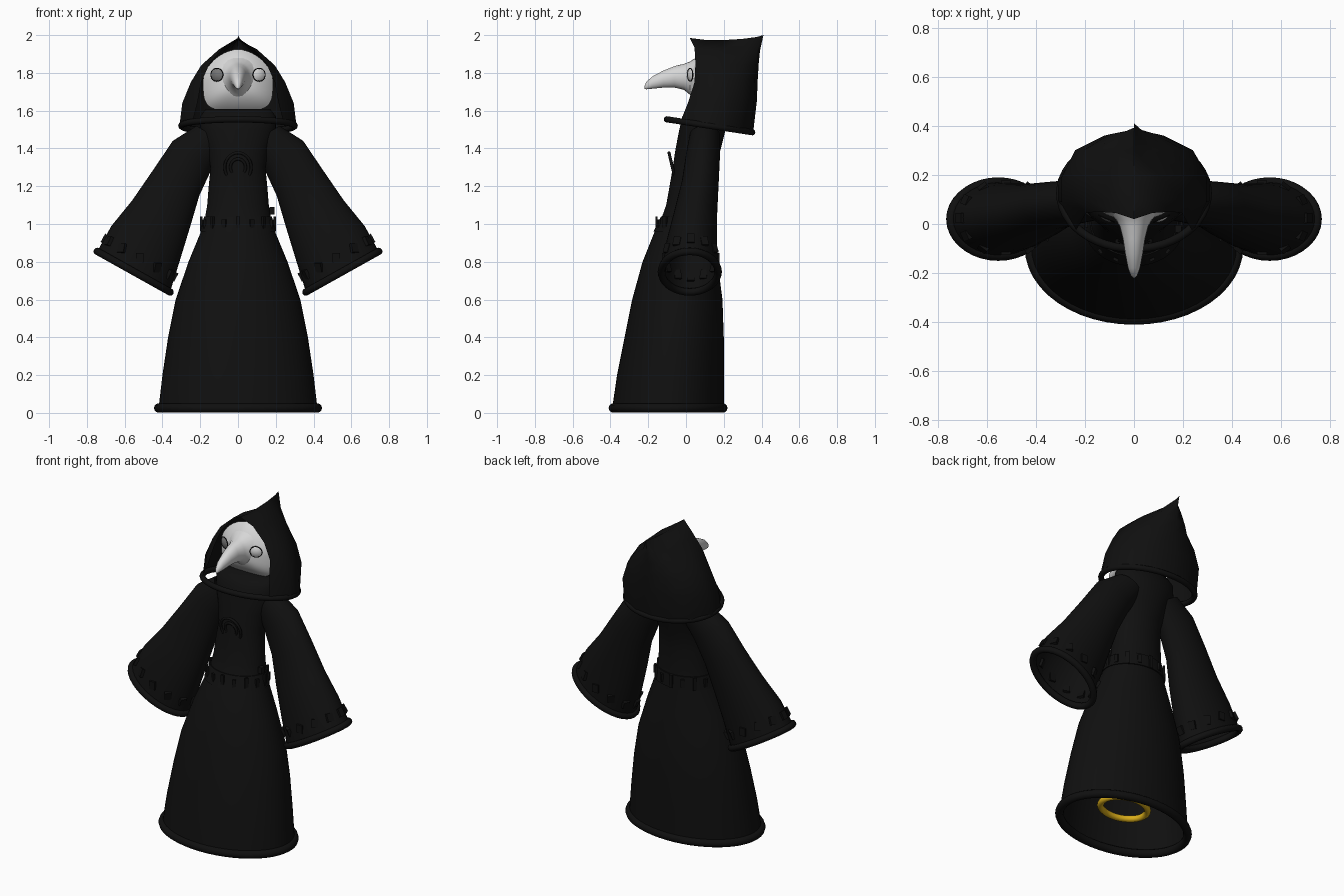
import bpy, bmesh
from math import sin, cos, pi, copysign
from mathutils import Vector

cube = bpy.data.objects.get("Cube")
if cube:
    bpy.data.objects.remove(cube)


def material(name, rgb):
    m = bpy.data.materials.new(name)
    m.use_nodes = True
    m.diffuse_color = (*rgb, 1)
    bsdf = m.node_tree.nodes["Principled BSDF"]
    bsdf.inputs["Base Color"].default_value = (*rgb, 1)
    bsdf.inputs["Roughness"].default_value = 0.8
    return m


BLACK = material("black cloth", (0.005, 0.005, 0.005))
WHITE = material("pale mask", (0.68, 0.68, 0.68))
GREY = material("grey lens", (0.18, 0.18, 0.18))
GOLD = material("gold", (0.7, 0.42, 0.01))


def finish(name, bm, mat, smooth=True):
    bmesh.ops.recalc_face_normals(bm, faces=bm.faces)
    me = bpy.data.meshes.new(name)
    bm.to_mesh(me)
    bm.free()
    me.materials.append(mat)
    ob = bpy.data.objects.new(name, me)
    bpy.context.collection.objects.link(ob)
    if smooth:
        bpy.ops.object.select_all(action='DESELECT')
        ob.select_set(True)
        bpy.context.view_layer.objects.active = ob
        bpy.ops.object.shade_smooth_by_angle(angle=1.0)
    return ob


def loft(name, rows, mat, wrap=True, cap=False):
    """Skin a list of equally long point rows."""
    bm = bmesh.new()
    vs = [[bm.verts.new(p) for p in row] for row in rows]
    n = len(rows[0])
    for a, b in zip(vs, vs[1:]):
        for i in range(n if wrap else n - 1):
            j = (i + 1) % n
            bm.faces.new((a[i], a[j], b[j], b[i]))
    if cap:
        bm.faces.new(vs[-1])
    bmesh.ops.remove_doubles(bm, verts=bm.verts, dist=0.0005)
    return finish(name, bm, mat)


def ellipse(c, u, v, n=40):
    c, u, v = Vector(c), Vector(u), Vector(v)
    return [c + u * cos(2 * pi * i / n) + v * sin(2 * pi * i / n) for i in range(n)]


def tube(name, pts, r, mat, sides=10):
    """Closed round tube along a ring of points."""
    n = len(pts)
    mid = sum(pts, Vector()) / n
    rows = []
    for i, p in enumerate(pts):
        t = (pts[(i + 1) % n] - pts[i - 1]).normalized()
        out = (p - mid)
        out = (out - t * out.dot(t)).normalized()
        rows.append(ellipse(p, out * r, t.cross(out) * r, sides))
    return loft(name, rows + rows[:1], mat)


def block(name, pos, out, size):
    """Small raised trim block facing along out."""
    bm = bmesh.new()
    bmesh.ops.create_cube(bm, size=1)
    bmesh.ops.scale(bm, vec=size, verts=bm.verts)
    q = Vector(out).to_track_quat('Z', 'Y').to_matrix()
    bmesh.ops.rotate(bm, matrix=q, verts=bm.verts)
    bmesh.ops.translate(bm, vec=pos, verts=bm.verts)
    return finish(name, bm, BLACK, False)


# Robe: height, half width, front y, back y
ROBE = [(0.03, .42, -.39, .20), (.2, .40, -.365, .20), (.4, .37, -.325, .20),
        (.6, .33, -.285, .193), (.8, .262, -.23, .167), (.95, .2, -.17, .146),
        (1.03, .175, -.13, .138), (1.1, .163, -.105, .135), (1.2, .155, -.087, .135),
        (1.3, .145, -.07, .15), (1.4, .165, -.055, .185), (1.5, .2, -.035, .21),
        (1.57, .2, -.02, .2), (1.61, .17, .03, .17)]


def robe_ring(z, w, f, b, grow=0.0):
    return ellipse((0, (f + b) / 2, z), (w + grow, 0, 0), (0, (b - f) / 2 + grow, 0), 48)


loft("robe", [robe_ring(*s) for s in ROBE], BLACK, cap=True)
tube("robe_hem", robe_ring(.026, .42, -.385, .195), .025, BLACK)

# Belt with raised trim
loft("belt", [robe_ring(.96, .195, -.165, .145, g) for g in (0, .007)] +
     [robe_ring(1.04, .172, -.125, .138, g) for g in (.007, 0)], BLACK)
belt = robe_ring(1.0, .185, -.147, .142, .009)
for i in range(0, 48, 3):
    block("belt_trim", belt[i], belt[i] - Vector((0, 0, 1.0)), (.022, .05 if i % 2 else .08, .012))
block("belt_clasp", (.18, -.02, 1.07), (1, 0, 0), (.03, .04, .025))

# Chest medallion made of two rings
for r in (.07, .04):
    tube("chest_ring", ellipse((0, -.072, 1.3), (r, 0, 0), (0, -.018 * r / .07, r * 1.1), 32), .008, BLACK, 8)

# Ring under the robe
tube("gold_ring", ellipse((0, -.09, .13), (.15, 0, 0), (0, .115, 0), 32), .02, GOLD)

# Sleeves: inner x z, outer x z, centre y, depth radius
SLEEVE = [(.06, 1.42, .22, 1.52, .1, .08), (.14, 1.29, .345, 1.44, .09, .09),
          (.205, 1.15, .45, 1.285, .075, .098), (.255, .98, .56, 1.125, .05, .115),
          (.31, .8, .67, .99, .03, .135), (.36, .64, .745, .855, .02, .15)]


def sleeve_ring(s, side, n=36):
    ix, iz, ox, oz, y, r = s
    return ellipse((side * (ix + ox) / 2, y, (iz + oz) / 2),
                   (side * (ox - ix) / 2, 0, (oz - iz) / 2), (0, r, 0), n)


for side, tag in ((1, "left"), (-1, "right")):
    loft(tag + "_sleeve", [sleeve_ring(s, side) for s in SLEEVE], BLACK)
    tube(tag + "_cuff", sleeve_ring(SLEEVE[-1], side), .02, BLACK)
    band = [a * .5 + b * .5 for a, b in zip(SLEEVE[-2], SLEEVE[-1])]
    ring = sleeve_ring(band, side)
    centre = sum(ring, Vector()) / len(ring)
    for i in range(0, 36, 3):
        block(tag + "_cuff_trim", ring[i], ring[i] - centre, (.04, .05, .018))

# Hood: arches from the face opening to the back, as x, y, z from hem to ridge
HOOD = [
    [(.24, -.03, 1.54), (.215, .01, 1.64), (.195, .045, 1.75), (.15, .05, 1.85), (.075, .045, 1.935), (0, .02, 1.985)],
    [(.31, .09, 1.52), (.295, .09, 1.64), (.25, .1, 1.75), (.195, .1, 1.84), (.1, .1, 1.925), (0, .1, 1.975)],
    [(.31, .18, 1.51), (.295, .19, 1.64), (.25, .2, 1.75), (.19, .2, 1.84), (.1, .2, 1.92), (0, .19, 1.973)],
    [(.24, .28, 1.495), (.24, .3, 1.65), (.205, .3, 1.76), (.15, .3, 1.84), (.08, .3, 1.91), (0, .3, 1.98)],
    [(.12, .34, 1.485), (.12, .36, 1.65), (.1, .365, 1.77), (.075, .37, 1.85), (.04, .375, 1.92), (0, .375, 1.99)],
    [(0, .355, 1.48), (0, .375, 1.65), (0, .38, 1.77), (0, .385, 1.85), (0, .392, 1.92), (0, .41, 2.0)]]
rows = [arch + [(-x, y, z) for x, y, z in arch[-2::-1]] for arch in HOOD]
loft("hood", rows, BLACK, wrap=False)
tube("hood_hem", ellipse((0, .125, 1.52), (.3, 0, 0), (0, .225, -.034), 48), .017, BLACK)

# Mask: domed plate, squarer at the chin and rounder on top
rows = []
for t in (1, .93, .8, .6, .4, .2, 0):
    row = []
    for i in range(40):
        c, s = cos(2 * pi * i / 40), sin(2 * pi * i / 40)
        e = 2 / 1.75 if s > 0 else 2 / 4
        x = copysign(abs(c) ** e, c) * .185
        z = copysign(abs(s) ** e, s) * (.165 if s > 0 else .16)
        row.append((x * t, .015 + .08 * t ** 2.5, 1.76 + z * t))
    rows.append(row)
loft("mask", rows, WHITE)

# Beak: y, half width, bottom z, top z
BEAK = [(.06, .12, 1.65, 1.885), (.02, .075, 1.685, 1.86), (-.01, .058, 1.71, 1.848), (-.06, .045, 1.722, 1.836),
        (-.12, .036, 1.722, 1.812), (-.18, .024, 1.716, 1.78), (-.21, .013, 1.713, 1.752), (-.22, .004, 1.715, 1.73)]
loft("beak", [ellipse((0, y, (a + b) / 2), (w, 0, 0), (0, 0, (b - a) / 2), 24)
              for y, w, a, b in BEAK], WHITE, cap=True)

# Eye lenses with thin dark rims
for side, tag, mat in ((1, "left", WHITE), (-1, "right", GREY)):
    c = Vector((side * .112, .022, 1.79))
    u, v = Vector((side * .032, .014, 0)), Vector((0, 0, .034))
    bulge = Vector((side * .004, -.01, 0))
    loft(tag + "_lens", [ellipse(c + bulge * (1 - k * k), u * k, v * k, 24) for k in (1, .75, .4, 0)], mat)
    tube(tag + "_lens_rim", ellipse(c, u, v, 24), .003, BLACK, 6)
